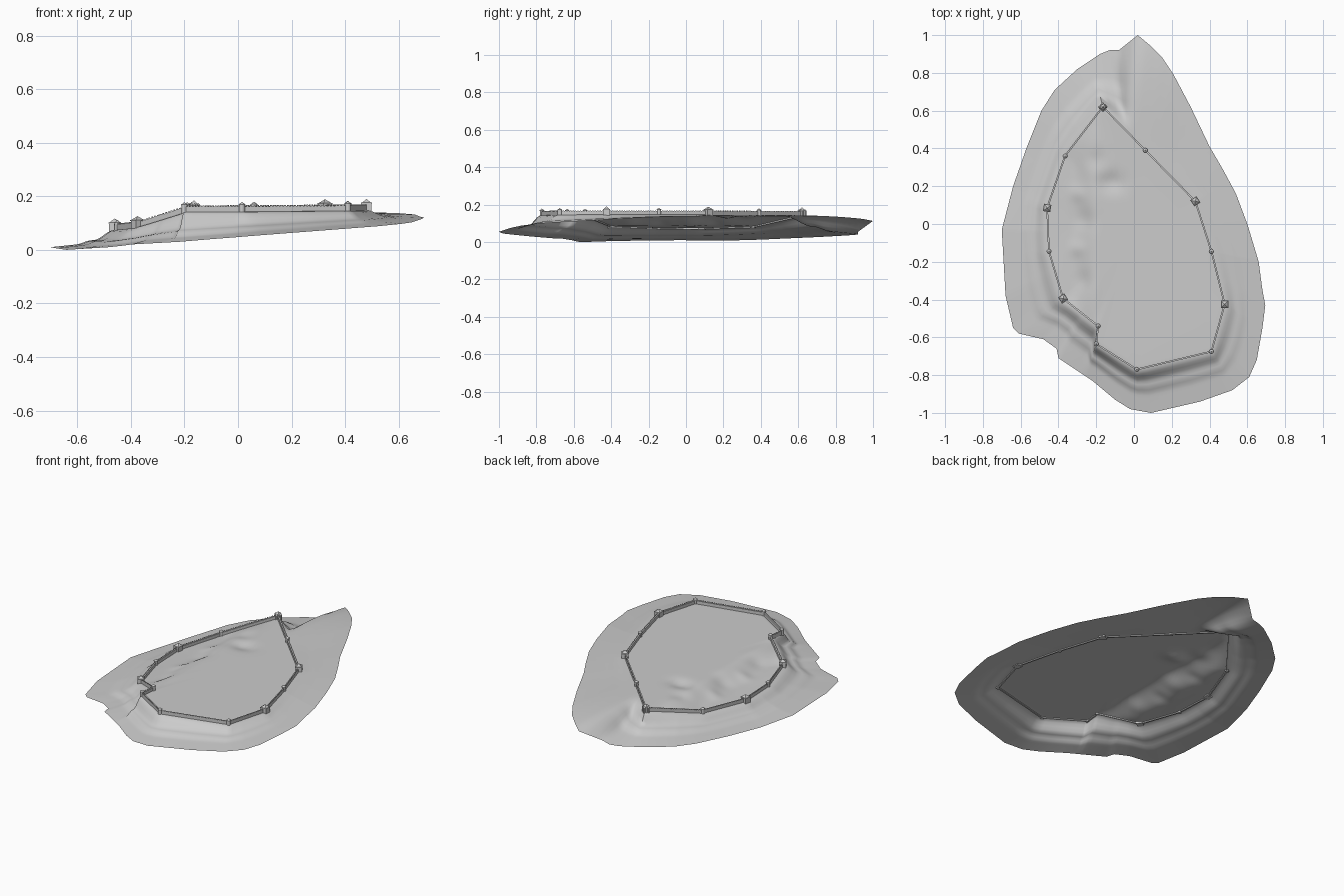
import bpy, bmesh, math
from mathutils import Vector, Matrix

if "Cube" in bpy.data.objects:
    bpy.data.objects.remove(bpy.data.objects["Cube"])

C = Vector((0.0, -0.05))          # centre of the radial terrain mesh

# Outer edge of the land: x, y, z
EDGE = [(.02, 1, .113), (.08, .95, .123), (.15, .88, .13), (.21, .79, .135), (.30, .62, .138),
        (.40, .41, .14), (.47, .29, .14), (.54, .16, .139), (.60, 0, .137), (.66, -.2, .132),
        (.68, -.35, .124), (.695, -.43, .12), (.68, -.55, .113), (.65, -.72, .103), (.61, -.81, .097),
        (.52, -.88, .088), (.35, -.94, .075), (.09, -1, .055), (-.02, -.98, .046), (-.1, -.93, .04),
        (-.22, -.83, .03), (-.40, -.71, .02), (-.41, -.66, .018), (-.48, -.61, .01), (-.61, -.58, .002),
        (-.64, -.55, 0), (-.68, -.38, .006), (-.70, -.03, .01), (-.64, .2, .007), (-.57, .4, .013),
        (-.49, .6, .022), (-.42, .71, .027), (-.3, .82, .033), (-.18, .90, .038), (-.13, .92, .042),
        (-.08, .92, .055)]

# Wall corners: x, y, ground z, tower kind
WALL = [(-.165, .62, .143, 'gate'), (.06, .39, .144, 'round'), (.325, .12, .146, 'square'),
        (.41, -.145, .147, 'round'), (.48, -.425, .147, 'square'), (.41, -.675, .146, 'round'),
        (.015, -.77, .143, 'round'), (-.20, -.635, .142, 'round'), (-.19, -.54, .142, 'round'),
        (-.375, -.395, .083, 'square'), (-.45, -.145, .075, 'round'), (-.46, .085, .074, 'square'),
        (-.365, .36, .083, 'round')]


def smooth(a, b, x):
    t = min(max((x - a) / (b - a), 0), 1)
    return t * t * (3 - 2 * t)


def ray(poly, ang):
    """Point where a ray from the centre meets the closed outline."""
    d = Vector((math.cos(ang), math.sin(ang)))
    best = None
    for i, p in enumerate(poly):
        a, b = Vector(p[:3]), Vector(poly[(i + 1) % len(poly)][:3])
        e, r = (b - a).xy, a.xy - C
        den = d.cross(e)
        if abs(den) < 1e-9:
            continue
        s, u = r.cross(e) / den, r.cross(d) / den
        if s > 0 and -1e-6 <= u <= 1 + 1e-6 and (best is None or s > best[0]):
            best = (s, a.lerp(b, u))
    return best[1]


def ground(x, y):
    """Plateau with a western bank and a few gullies."""
    z = .143 + .008 * x
    z -= .055 * smooth(-.19, -.34, x) + .013 * smooth(-.32, -.46, x)
    for gx, gy, sx, sy, h in ((-.12, .22, .07, .05, -.016), (-.2, .34, .05, .05, -.01),
                              (-.26, .02, .05, .06, -.012), (-.3, -.13, .04, .04, .009),
                              (-.3, .16, .04, .04, .009), (-.27, -.3, .04, .05, -.008)):
        z += h * math.exp(-((x - gx) / sx) ** 2 - ((y - gy) / sy) ** 2)
    return z


def make_object(name, bm, smooth_angle=None):
    bm.normal_update()
    me = bpy.data.meshes.new(name)
    bm.to_mesh(me)
    bm.free()
    ob = bpy.data.objects.new(name, me)
    bpy.context.collection.objects.link(ob)
    if smooth_angle:
        bpy.context.view_layer.objects.active = ob
        ob.select_set(True)
        bpy.ops.object.shade_smooth_by_angle(angle=math.radians(smooth_angle))
        ob.select_set(False)
    return ob


# Terrain: open sheet of rings from centre to wall line to land edge
corner = [math.atan2(p[1] - C.y, p[0] - C.x) % math.tau for p in EDGE + WALL]
angles = corner + [a for a in (i * math.tau / 150 for i in range(150))
                   if min(abs(a - c) for c in corner) > .012]
angles.sort()
angles = [a for i, a in enumerate(angles) if i == 0 or a - angles[i - 1] > 1e-4]
INNER, OUTER = 26, 16
bm = bmesh.new()
centre = bm.verts.new((C.x, C.y, ground(*C)))
cols = []
for a in angles:
    w, e = ray(WALL, a), ray(EDGE, a)
    fix = w.z - ground(w.x, w.y)
    north = smooth(.5, .9, e.y) * smooth(-.12, 0, e.x)
    col = []
    for i in range(1, INNER + 1):
        t = i / INNER
        p = C.lerp(w.xy, t)
        col.append(bm.verts.new((p.x, p.y, ground(p.x, p.y) + fix * t ** 6)))
    for i in range(1, OUTER + 1):
        t = i / OUTER
        f = .45 * smooth(.05, .33, t) + .15 * smooth(.4, .6, t) + .4 * t
        f += (t ** 3 - f) * north
        p = w.lerp(e, t)
        p.z = w.z + (e.z - w.z) * f
        col.append(bm.verts.new(p))
    cols.append(col)
for i, a in enumerate(cols):
    b = cols[(i + 1) % len(cols)]
    bm.faces.new((centre, a[0], b[0]))
    for k in range(len(a) - 1):
        bm.faces.new((a[k], a[k + 1], b[k + 1], b[k]))
make_object("hill_terrain", bm, 60)


def add_block(bm, a, b, half, low, high):
    """Box between two ground points, following their slope."""
    side = Vector((b.y - a.y, a.x - b.x, 0)).normalized() * half
    v = [bm.verts.new(p + s + Vector((0, 0, z)))
         for z in (low, high) for p, s in ((a, side), (b, side), (b, -side), (a, -side))]
    for f in ((3, 2, 1, 0), (4, 5, 6, 7), (0, 1, 5, 4), (1, 2, 6, 5), (2, 3, 7, 6), (3, 0, 4, 7)):
        bm.faces.new([v[i] for i in f])


# Curtain wall with merlons along both faces
wall, merlons = bmesh.new(), bmesh.new()
for i, p in enumerate(WALL):
    a, b = Vector(p[:3]), Vector(WALL[(i + 1) % len(WALL)][:3])
    add_block(wall, a, b, .0045, -.006, .019)
    n = int((b - a).length / .013)
    out = Vector((a.y - b.y, b.x - a.x, 0)).normalized() * .0035
    for k in range(n):
        add_block(merlons, a.lerp(b, (k + .25) / n) + out, a.lerp(b, (k + .75) / n) + out,
                  .001, .019, .023)
make_object("curtain_wall", wall)
make_object("wall_merlons", merlons)


def prism(bm, pos, ang, sides, r1, r2, z0, z1):
    m = Matrix.Translation(pos + Vector((0, 0, (z0 + z1) / 2))) @ Matrix.Rotation(ang, 4, 'Z')
    bmesh.ops.create_cone(bm, cap_ends=True, segments=sides, radius1=r1, radius2=r2,
                          depth=z1 - z0, matrix=m)


# Towers: drum or square shaft, overhanging parapet, pointed roof
for i, (x, y, z, kind) in enumerate(WALL):
    pos = Vector((x, y, z))
    n = WALL[(i + 1) % len(WALL)]
    q = WALL[i - 1]
    turn = math.atan2(n[1] - q[1], n[0] - q[0]) + math.pi / 4
    bm = bmesh.new()
    if kind == 'round':
        prism(bm, pos, 0, 12, .011, .011, -.008, .024)
        prism(bm, pos, 0, 12, .013, .013, .024, .027)
        prism(bm, pos, 0, 12, .012, 0, .027, .036)
    elif kind == 'square':
        prism(bm, pos, turn, 4, .026, .026, -.008, .025)
        prism(bm, pos, turn, 4, .028, .028, .025, .029)
        prism(bm, pos, turn, 4, .024, 0, .029, .043)
    else:
        prism(bm, pos, turn, 4, .018, .018, -.008, .028)
        prism(bm, pos, turn, 4, .02, 0, .028, .042)
        for k in range(4):
            d = turn + math.pi / 4 + k * math.pi / 2
            c = pos + Vector((math.cos(d), math.sin(d), 0)) * .016
            prism(bm, c, 0, 8, .007, .007, -.008, .024)
            prism(bm, c, 0, 8, .008, 0, .024, .032)
    make_object(f"{kind}_tower_{i + 1}", bm)
